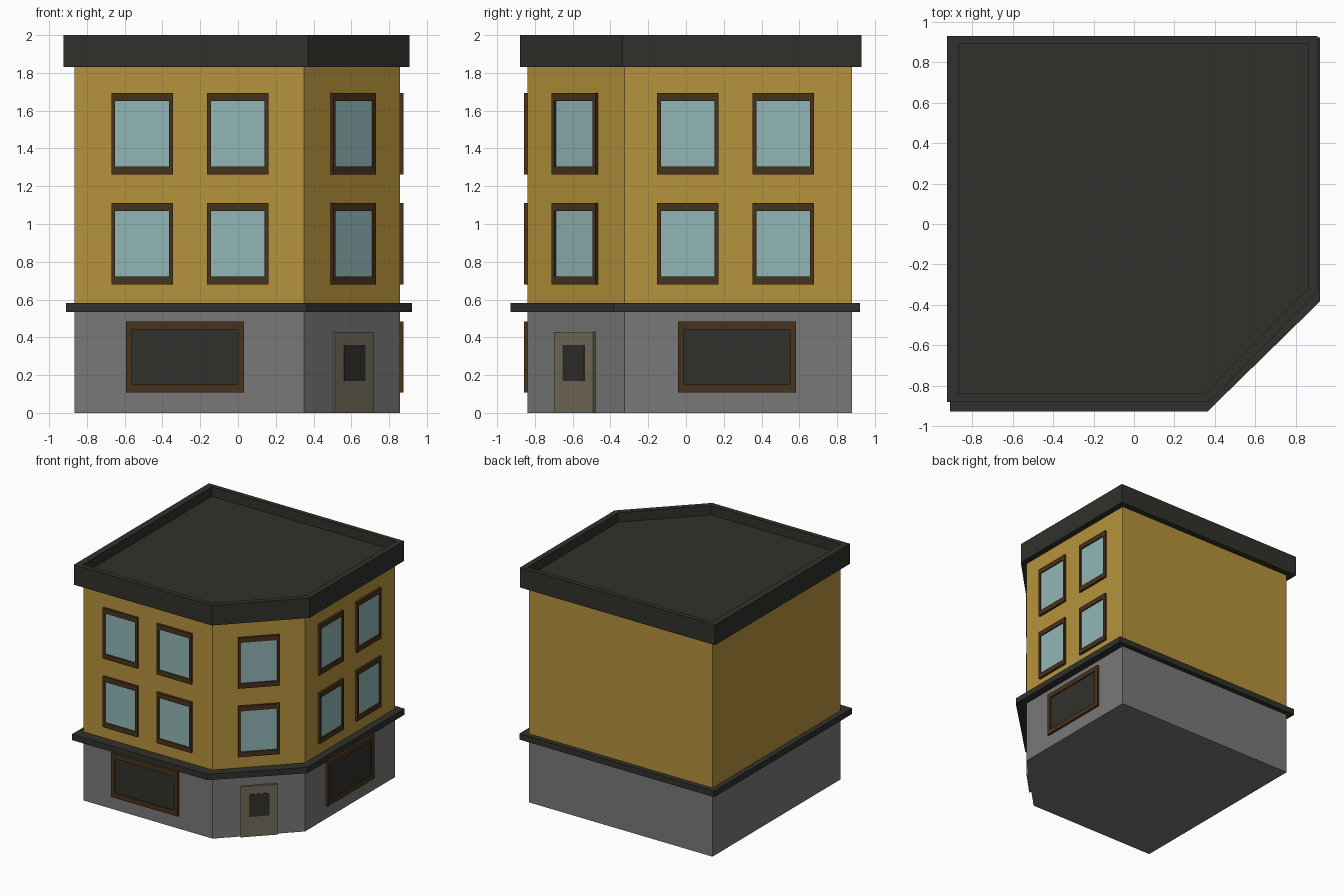
import bpy, bmesh
from math import radians
from mathutils import Matrix, Vector

if "Cube" in bpy.data.objects:
    bpy.data.objects.remove(bpy.data.objects["Cube"])


def material(name, r, g, b):
    m = bpy.data.materials.new(name)
    m.diffuse_color = (r, g, b, 1)
    m.use_nodes = True
    m.node_tree.nodes["Principled BSDF"].inputs["Base Color"].default_value = m.diffuse_color
    return m


OCHRE = material("ochre", 0.47, 0.29, 0.045)
STONE = material("stone_grey", 0.19, 0.19, 0.19)
DARK = material("dark_trim", 0.03, 0.03, 0.025)
BROWN = material("brown_wood", 0.065, 0.032, 0.012)
GLASS = material("pale_glass", 0.29, 0.47, 0.47)
DOOR = material("door_paint", 0.18, 0.155, 0.105)


def loft(name, rings, mat, matrix=Matrix(), cap_end=True):
    """Join point rings with quads and cap the ends."""
    bm = bmesh.new()
    vs = [[bm.verts.new(p) for p in ring] for ring in rings]
    n = len(vs[0])
    for a, b in zip(vs, vs[1:]):
        for i in range(n):
            j = (i + 1) % n
            bm.faces.new((a[i], a[j], b[j], b[i]))
    bm.faces.new(vs[0][::-1])
    if cap_end:
        bm.faces.new(vs[-1])
    bmesh.ops.recalc_face_normals(bm, faces=bm.faces)
    me = bpy.data.meshes.new(name)
    bm.to_mesh(me)
    bm.free()
    me.materials.append(mat)
    ob = bpy.data.objects.new(name, me)
    ob.matrix_world = matrix
    bpy.context.collection.objects.link(ob)
    return ob


def plan(x0, x1, y0, y1, cx, cy, z):
    """Square plan with the front right corner cut off."""
    return [(x0, y0, z), (cx, y0, z), (x1, cy, z), (x1, y1, z), (x0, y1, z)]


WALL = (-0.865, 0.857, -0.84, 0.88, 0.35, -0.325)
LEDGE = (-0.91, 0.92, -0.928, 0.922, 0.363, -0.383)
CORNICE = (-0.924, 0.907, -0.88, 0.93, 0.37, -0.337)
INNER = (-0.868, 0.86, -0.838, 0.89, 0.35, -0.318)

# Main masses
loft("ground_floor", [plan(*WALL, z) for z in (0, 0.555)], STONE)
loft("upper_floors", [plan(*WALL, z) for z in (0.555, 1.85)], OCHRE)
loft("ledge", [plan(*LEDGE, z) for z in (0.533, 0.583)], DARK)
# Cornice with a sunken roof inside the parapet
loft("cornice_roof", [plan(*CORNICE, 1.83), plan(*CORNICE, 2.0),
                      plan(*INNER, 2.0), plan(*INNER, 1.92)], DARK)


def rect(w, h, y):
    return [(-w / 2, y, -h / 2), (w / 2, y, -h / 2), (w / 2, y, h / 2), (-w / 2, y, h / 2)]


def place(origin, angle, along, z):
    """Local x runs along the wall, local -y points outward."""
    return (Matrix.Translation(origin) @ Matrix.Rotation(radians(angle), 4, 'Z')
            @ Matrix.Translation((along, 0, z)))


def window(name, m, w, h, bx, bz, pane_mat):
    iw, ih = w - 2 * bx, h - 2 * bz
    loft(name + "_frame", [rect(w, h, 0.01), rect(w, h, -0.018), rect(iw, ih, -0.018),
                           rect(iw, ih, -0.006)], BROWN, m, cap_end=False)
    loft(name + "_pane", [rect(iw, ih, 0.005), rect(iw, ih, -0.008)], pane_mat, m)


FRONT = (Vector((0, -0.84, 0)), 0)
RIGHT = (Vector((0.857, 0, 0)), 90)
CORNER = (Vector((0.6035, -0.5825, 0)), 45.5)

# Upper windows on three walls, two storeys
for label, wall, spots in (("front", FRONT, (-0.508, -0.002)),
                           ("right", RIGHT, (0.01, 0.514)),
                           ("corner", CORNER, (0,))):
    for storey, z in enumerate((0.896, 1.478)):
        for i, s in enumerate(spots):
            window(f"{label}_window_{storey}_{i}", place(*wall, s, z),
                   0.326, 0.43, 0.021, 0.042, GLASS)

# Shop windows
window("front_shop_window", place(*FRONT, -0.28, 0.296), 0.626, 0.374, 0.032, 0.041, DARK)
window("right_shop_window", place(*RIGHT, 0.27, 0.296), 0.626, 0.374, 0.032, 0.041, DARK)

# Corner door with a small pane
loft("door", [rect(0.29, 0.428, 0.01), rect(0.29, 0.428, -0.018)], DOOR,
     place(*CORNER, 0, 0.214))
loft("door_pane", [rect(0.16, 0.19, -0.01), rect(0.16, 0.19, -0.022)], DARK,
     place(*CORNER, 0, 0.265))
